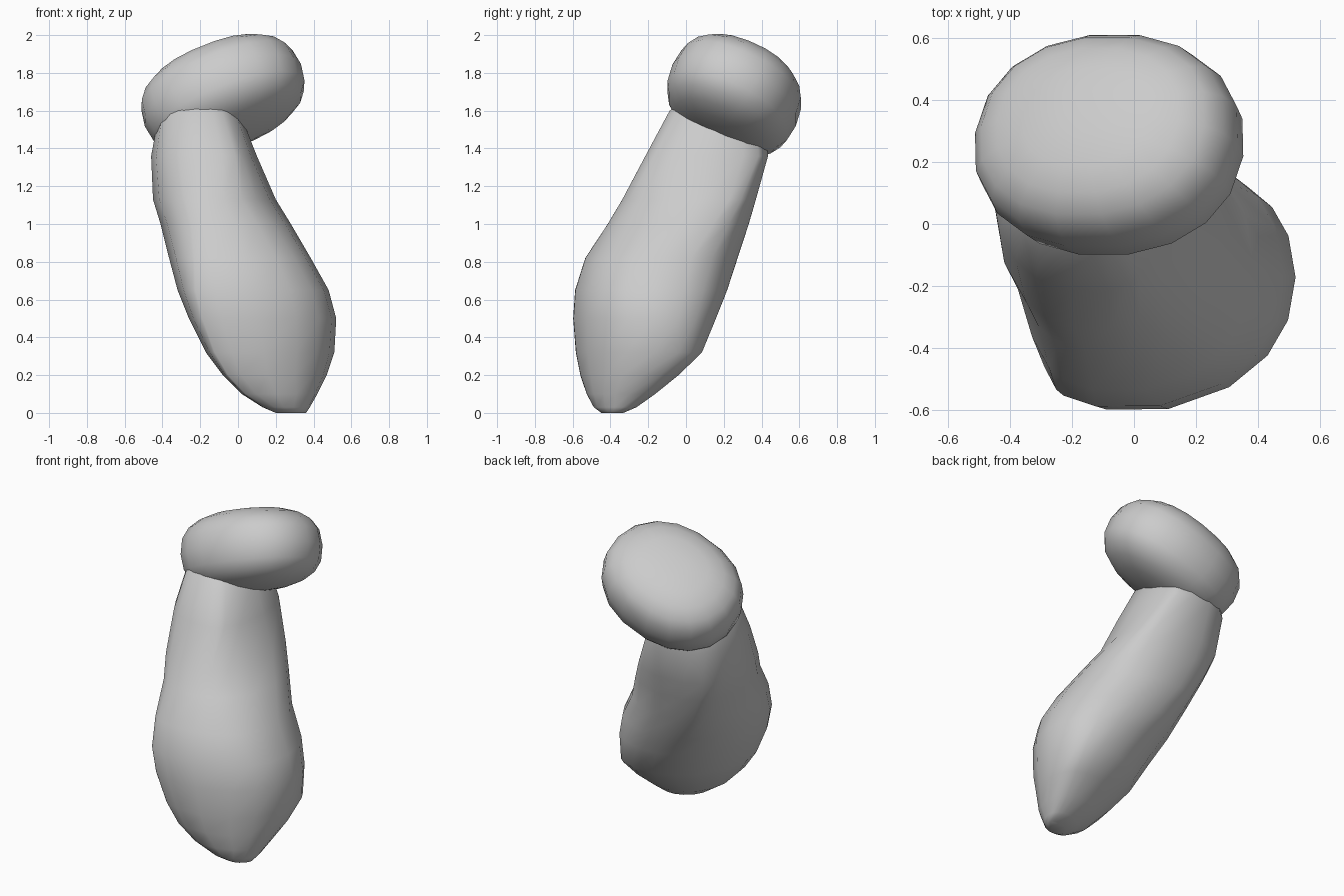
import bpy, bmesh, math
from mathutils import Vector

if "Cube" in bpy.data.objects:
    bpy.data.objects.remove(bpy.data.objects["Cube"])

SIDES = 18
grey = bpy.data.materials.new("plain_grey")
grey.diffuse_color = (0.6, 0.6, 0.6, 1)
grey.use_nodes = True
grey.node_tree.nodes["Principled BSDF"].inputs["Base Color"].default_value = grey.diffuse_color


def loft(name, rings):
    """Skin a stack of closed rings and close both ends."""
    bm = bmesh.new()
    loops = [[bm.verts.new(p) for p in ring] for ring in rings]
    for a, b in zip(loops, loops[1:]):
        for i in range(SIDES):
            j = (i + 1) % SIDES
            bm.faces.new((a[i], a[j], b[j], b[i]))
    bm.faces.new(loops[0][::-1])
    bm.faces.new(loops[-1])
    bmesh.ops.recalc_face_normals(bm, faces=bm.faces)
    mesh = bpy.data.meshes.new(name)
    bm.to_mesh(mesh)
    bm.free()
    mesh.materials.append(grey)
    mesh.shade_smooth()
    obj = bpy.data.objects.new(name, mesh)
    bpy.context.collection.objects.link(obj)
    return obj


def slice_ring(z, cx, cy, hx, hy, diag, *corners):
    """Rounded slice: half widths, diagonal stretch, extra reach at 4 corners."""
    a0, a2 = (hx + hy) / 2, (hx - hy) / 2
    ring = []
    for i in range(SIDES):
        t = math.tau * i / SIDES
        h = a0 + a2 * math.cos(2 * t) + diag * math.sin(2 * t)
        d = -2 * a2 * math.sin(2 * t) + 2 * diag * math.cos(2 * t)
        # smooth bumps toward 45, 135, 225 and 315 degrees
        for k, c in enumerate(corners):
            p = t - math.pi * (0.25 + 0.5 * k)
            h += c / 8 * (1 + 2 * sum(math.cos(m * p) for m in (1, 2, 3)) + math.cos(4 * p))
            d -= c / 8 * (2 * sum(m * math.sin(m * p) for m in (1, 2, 3)) + 4 * math.sin(4 * p))
        ring.append((cx + h * math.cos(t) - d * math.sin(t),
                     cy + h * math.sin(t) + d * math.cos(t), z))
    return ring


# Leaning stem, bulging near its foot:
# z, centre x, y, half widths, diagonal, reach at right-back, left-back, left-front, right-front
stem = [
    (0.00, 0.28, -0.39, 0.08, 0.06, 0.01, 0, 0, 0, 0),
    (0.03, 0.255, -0.375, 0.125, 0.115, 0.02, 0, 0, 0, 0),
    (0.10, 0.22, -0.345, 0.20, 0.185, 0.03, 0, 0, 0.02, 0.01),
    (0.20, 0.195, -0.30, 0.275, 0.265, 0.045, 0, 0, 0.03, 0.01),
    (0.32, 0.17, -0.25, 0.34, 0.34, 0.045, 0.01, 0, 0.04, 0.01),
    (0.50, 0.13, -0.22, 0.39, 0.385, 0.03, 0, 0, 0.055, 0),
    (0.65, 0.08, -0.185, 0.40, 0.41, 0.015, 0, 0.02, 0.06, 0),
    (0.82, 0.01, -0.13, 0.375, 0.41, 0.0, 0, 0.035, 0.045, 0),
    (1.00, -0.065, -0.04, 0.345, 0.38, 0.0, 0.02, 0.045, 0.015, 0),
    (1.13, -0.125, 0.018, 0.325, 0.36, 0.005, 0.035, 0.04, 0, 0),
    (1.36, -0.18, 0.11, 0.28, 0.33, 0.0, 0.035, 0.015, 0, 0.03),
    (1.60, -0.205, 0.16, 0.21, 0.25, 0.0, 0.02, 0, 0, 0.02),
    (1.68, -0.20, 0.20, 0.12, 0.16, 0.0, 0, 0, 0, 0),
]
loft("stem", [slice_ring(*s) for s in stem])


def power(v, n):
    return math.copysign(abs(v) ** (2 / n), v)


# Tilted cushion-shaped cap
normal = Vector((-0.4, 0.46, 1)).normalized()
along = Vector((1, 0, 0.4)).normalized()
across = normal.cross(along)
centre = Vector((-0.08, 0.255, 1.682))
rings = []
for k in range(11):
    lat = math.radians(-84 + 16.8 * k)
    r, w = power(math.cos(lat), 2.6), power(math.sin(lat), 2.6)
    ring = []
    for i in range(SIDES):
        t = math.tau * i / SIDES
        ring.append(centre + along * (0.445 * r * power(math.cos(t), 2.2))
                    + across * (0.36 * r * power(math.sin(t), 2.2))
                    + normal * (0.245 * w))
    rings.append(ring)
loft("cap", rings)
